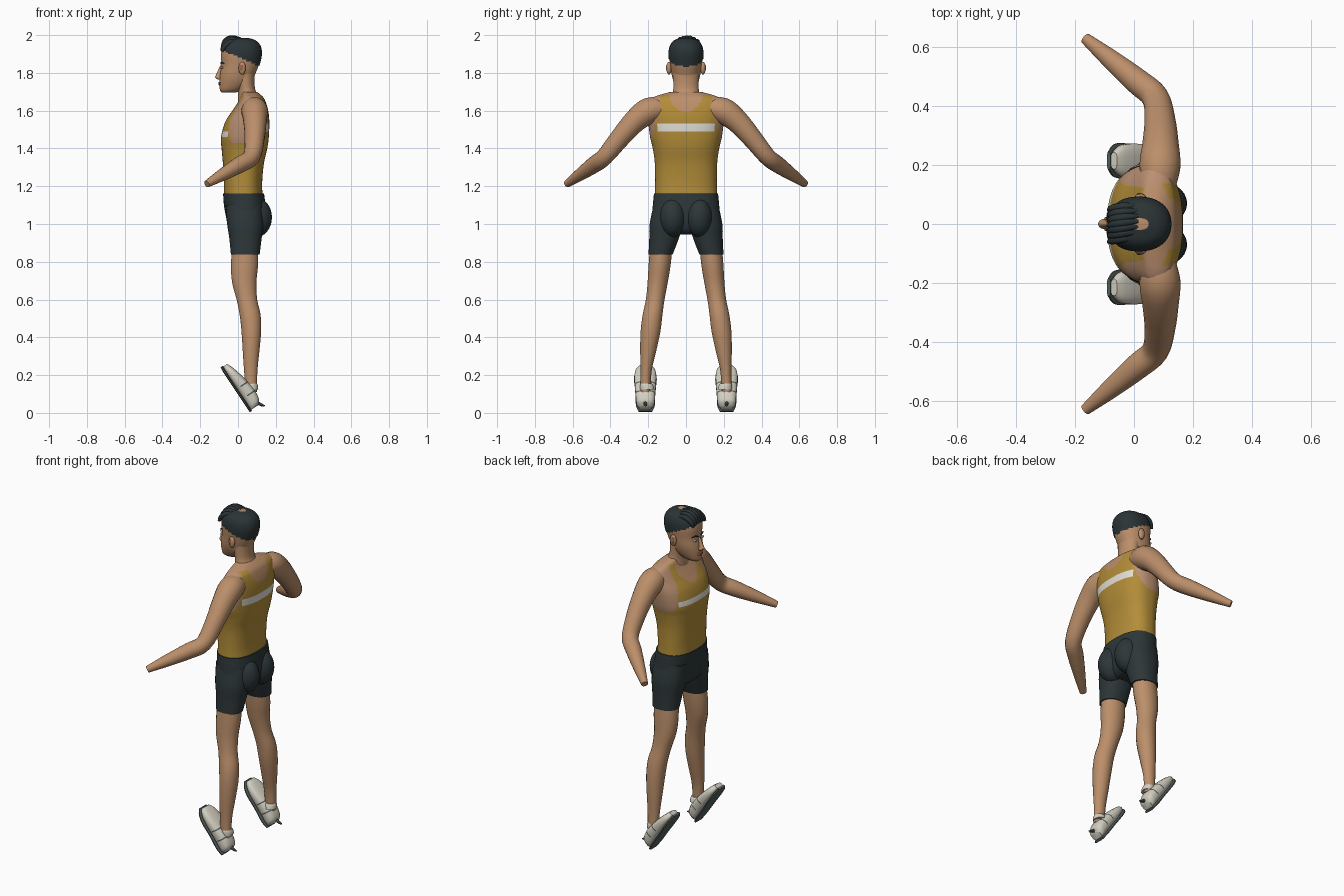
import bpy, bmesh, math
from mathutils import Vector as V

if "Cube" in bpy.data.objects:
    bpy.data.objects.remove(bpy.data.objects["Cube"])


def material(name, rgb):
    m = bpy.data.materials.new(name)
    m.diffuse_color = (*rgb, 1)
    m.use_nodes = True
    m.node_tree.nodes["Principled BSDF"].inputs["Base Color"].default_value = m.diffuse_color
    return m


SKIN = material("skin", (0.50, 0.275, 0.145))
PALE = material("pale_skin", (0.50, 0.28, 0.17))
GOLD = material("gold_cloth", (0.45, 0.265, 0.04))
DARK = material("dark_cloth", (0.026, 0.037, 0.040))
HAIR = material("black_hair", (0.024, 0.034, 0.037))
WHITE = material("white_stripe", (0.76, 0.74, 0.68))
SHOE = material("cream_shoe", (0.65, 0.62, 0.53))
SOLE = material("grey_sole", (0.09, 0.12, 0.11))
LIP = material("lip", (0.36, 0.15, 0.09))


def spline(rows, t):
    """Catmull-Rom through rows of numbers, t in row units."""
    i = min(int(t), len(rows) - 2)
    f = t - i
    a, b, c, d = (rows[max(0, min(len(rows) - 1, i + k))] for k in (-1, 0, 1, 2))
    return [0.5 * (2 * q + (r - p) * f + (2 * p - 5 * q + 4 * r - s) * f * f
                   + (3 * q - p - 3 * r + s) * f ** 3) for p, q, r, s in zip(a, b, c, d)]


def loft(name, rings, mats, n=24, power=2.0, rule=None, keep=None):
    """Skin rings of (centre, u axis, v axis); rule picks a material per face centre."""
    bm = bmesh.new()
    grid = []
    for c, u, v in rings:
        row = []
        for k in range(n):
            a = 2 * math.pi * (k + 0.5) / n
            co, si = (math.copysign(abs(w) ** (2 / power), w) for w in (math.cos(a), math.sin(a)))
            row.append(bm.verts.new(c + u * co + v * si))
        grid.append(row)
    for r0, r1 in zip(grid, grid[1:]):
        for k in range(n):
            bm.faces.new((r0[k], r0[(k + 1) % n], r1[(k + 1) % n], r1[k]))
    bm.faces.new(grid[0])
    bm.faces.new(grid[-1])
    bmesh.ops.recalc_face_normals(bm, faces=bm.faces)
    if rule:
        for f in bm.faces:
            f.material_index = rule(f.calc_center_median())
    if keep:
        gone = [f for f in bm.faces if not keep(f.calc_center_median())]
        bmesh.ops.delete(bm, geom=gone, context='FACES')
    me = bpy.data.meshes.new(name)
    bm.to_mesh(me)
    bm.free()
    for m in mats:
        me.materials.append(m)
    ob = bpy.data.objects.new(name, me)
    bpy.context.collection.objects.link(ob)
    return ob


def upright(rows, sub, grow=0.0):
    """Horizontal rings from rows of (z, x min, x max, y centre, y half width)."""
    out = []
    for k in range((len(rows) - 1) * sub + 1):
        z, x0, x1, yc, hy = spline(rows, k / sub)
        out.append((V(((x0 + x1) / 2, yc, z)), V(((x1 - x0) / 2 + grow, 0, 0)), V((0, hy + grow, 0))))
    return out


def tube(rows, sub, ref=(0, 0, 1)):
    """Round rings along a path of (x, y, z, radius)."""
    pts = [spline(rows, k / sub) for k in range((len(rows) - 1) * sub + 1)]
    out = []
    for k, p in enumerate(pts):
        t = V(pts[min(k + 1, len(pts) - 1)][:3]) - V(pts[max(k - 1, 0)][:3])
        u = t.cross(V(ref)).normalized()
        out.append((V(p[:3]), u * p[3], t.cross(u).normalized() * p[3]))
    return out


def ball(name, loc, size, mat, n=16):
    rings = []
    for k in range(1, n):
        a = math.pi * k / n
        s = math.sin(a)
        rings.append((V(loc) - V((0, 0, size[2] * math.cos(a))), V((size[0] * s, 0, 0)), V((0, size[1] * s, 0))))
    return loft(name, rings, [mat], n * 2)


# Torso with the vest painted on by position
def vest_rule(c):
    y, z, back = abs(c.y), c.z, c.x > 0.06
    hole = 0.185 - 0.24 * (z - 1.43) if back else 0.165 - 0.22 * (z - 1.43)
    if z > 1.43 and y > max(hole, 0.138 if back else 0.125):
        return 1
    neck = (1.59 if back else 1.56) + 9 * y * y
    if z > 1.682 or (y < 0.085 and z > neck):
        return 0
    low = 1.492 if back else 1.458
    if low < z < low + 0.034 and y < 0.15:
        return 3
    return 2


torso = [(1.15, -.075, .130, 0, .165), (1.22, -.075, .128, 0, .163), (1.32, -.080, .137, 0, .165),
         (1.40, -.087, .155, 0, .176), (1.46, -.090, .163, 0, .190), (1.54, -.068, .166, 0, .200),
         (1.60, -.030, .160, 0, .202), (1.65, .003, .145, 0, .198), (1.675, .015, .130, 0, .165),
         (1.70, .020, .100, 0, .080)]
loft("torso_vest", upright(torso, 8), [SKIN, PALE, GOLD, WHITE], 96, 2.4, vest_rule)

# Shorts seat
pelvis = [(.945, -.02, .10, 0, .09), (.97, -.05, .13, 0, .15), (1.03, -.062, .145, 0, .178),
          (1.10, -.075, .145, 0, .176), (1.162, -.079, .138, 0, .170)]
loft("shorts_seat", upright(pelvis, 4), [DARK], 40, 2.4)

# Neck and head
neck = [(1.62, .00, .13, 0, .085), (1.67, .00, .115, 0, .078), (1.71, .00, .092, 0, .068),
        (1.76, -.01, .088, 0, .068), (1.80, -.02, .09, 0, .07)]
loft("neck", upright(neck, 3), [SKIN], 32)
head = [(1.695, -.085, -.015, 0, .022), (1.71, -.096, .02, 0, .042), (1.75, -.098, .075, 0, .064),
        (1.79, -.095, .09, 0, .076), (1.84, -.088, .11, 0, .083), (1.90, -.090, .123, 0, .089),
        (1.945, -.078, .115, 0, .081), (1.973, -.05, .088, 0, .058), (1.985, -.01, .05, 0, .02)]
loft("head", upright(head, 4), [SKIN], 40, 2.2)
loft("hair_cap", upright(head, 6, 0.004), [HAIR], 64, 2.2,
     keep=lambda c: c.z > 1.832 + 0.43 * (0.12 - c.x))

# Swept strands on the fringe
for k in range(7):
    y = -0.055 + 0.018 * k
    drop = 0.022 * (y / 0.055) ** 2
    strand = [(-.085, y - .005, 1.925 - drop / 2, .008), (-.07, y, 1.965 - drop, .014),
              (-.035, y + .006, 1.986 - drop, .014), (.015, y + .010, 1.982 - drop, .006)]
    loft("fringe_strand", tube(strand, 4, (0, 1, 0)), [HAIR], 10)

# Face
loft("nose", upright([(1.765, -.105, -.085, 0, .014), (1.775, -.121, -.085, 0, .017),
                      (1.79, -.117, -.085, 0, .012), (1.84, -.094, -.08, 0, .007)], 3), [SKIN], 14)
for z in (1.739, 1.748):
    ball("lip", (-.096, 0, z), (.008, .024, .0055), LIP, 8)
for s in (1, -1):
    ball("eye", (-.084, .034 * s, 1.828), (.007, .014, .006), WHITE, 8)
    ball("iris", (-.089, .034 * s, 1.828), (.004, .005, .005), HAIR, 8)
    brow = [(-.090, .014 * s, 1.848, .003), (-.088, .034 * s, 1.856, .004), (-.074, .055 * s, 1.849, .002)]
    loft("eyebrow", tube(brow, 3), [HAIR], 8)
    ear = ball("ear", (.022, .090 * s, 1.825), (.019, .014, .034), SKIN, 10)
    ball("ear_hollow", (.018, .101 * s, 1.828), (.009, .005, .018), LIP, 8)

# Sole-based frame for the tilted feet
FWD, UP = V((-.555, 0, .832)), V((.832, 0, .555))


def foot(name, y, rows, mats, sub, n, power, rule=None):
    """Rings along the foot from rows of (distance, bottom, top, half width)."""
    heel = V((.062, y, .008))
    rings = []
    for k in range((len(rows) - 1) * sub + 1):
        d, lo, hi, w = spline(rows, k / sub)
        rings.append((heel + FWD * d + UP * ((lo + hi) / 2), UP * ((hi - lo) / 2), V((0, w, 0))))
    pick = (lambda c: rule((c - heel).dot(FWD), (c - heel).dot(UP))) if rule else None
    return loft(name, rings, mats, n, power, pick)


def shoe_rule(d, h):
    return int(h > 0.03 and any(abs(d - b) < 0.0035 for b in (0.075, 0.135)))


for s in (1, -1):
    # Arm, ending in a bare wrist
    arm = [(.085, .12 * s, 1.61, .055), (.088, .195 * s, 1.60, .070), (.09, .27 * s, 1.545, .062),
           (.088, .35 * s, 1.455, .053), (.072, .43 * s, 1.357, .046), (.01, .485 * s, 1.315, .044),
           (-.08, .56 * s, 1.262, .033), (-.165, .63 * s, 1.212, .019)]
    loft("arm", tube(arm, 4), [SKIN], 20)

    # Shorts leg and buttock
    thigh = [(1.10, -.065, .13, .090 * s, .082), (1.0, -.058, .135, .105 * s, .088),
             (.92, -.046, .125, .117 * s, .078), (.838, -.038, .115, .135 * s, .064)]
    loft("shorts_leg", upright(thigh, 4), [DARK], 28, 2.2)
    ball("shorts_buttock", (.095, .070 * s, 1.035), (.085, .072, .105), DARK)

    # Bare leg
    leg = [(.87, -.032, .108, .132 * s, .060), (.78, -.038, .107, .140 * s, .059),
           (.69, -.032, .098, .150 * s, .054), (.60, -.008, .102, .163 * s, .050),
           (.52, .008, .120, .177 * s, .053), (.43, .018, .123, .188 * s, .053),
           (.32, .025, .113, .201 * s, .042), (.22, .032, .103, .211 * s, .029),
           (.11, .04, .10, .215 * s, .028)]
    loft("leg", upright(leg, 3), [SKIN], 20)

    # Shoe, sole and heel tab
    y = .215 * s
    upper = [(.002, .008, .052, .034), (.025, .008, .076, .048), (.08, .008, .085, .053),
             (.14, .008, .078, .057), (.20, .008, .066, .058), (.245, .010, .053, .050), (.275, .014, .040, .028)]
    foot("shoe", y, upper, [SHOE, SOLE], 8, 16, 2.8, shoe_rule)
    sole = [(-.004, -.002, .012, .036), (.04, -.002, .012, .051), (.12, -.002, .012, .053),
            (.20, -.002, .012, .061), (.25, -.002, .013, .052), (.28, .002, .016, .030)]
    foot("sole", y, sole, [SOLE], 4, 16, 3.5)
    tab = [(.106, y, .052, .010), (.125, y, .042, .008), (.142, y, .038, .003)]
    loft("heel_tab", tube(tab, 2, (0, 1, 0)), [SOLE], 8)
    collar = [(.145, .045, .108, .205 * s, .038), (.165, .040, .106, .208 * s, .036),
              (.175, .040, .102, .210 * s, .031)]
    loft("shoe_collar", upright([(z - .02, a, b, c, h) for z, a, b, c, h in collar], 2), [SHOE], 16)

# Smooth shading with sharp edges kept
bpy.ops.object.select_all(action='SELECT')
bpy.context.view_layer.objects.active = bpy.data.objects["torso_vest"]
bpy.ops.object.shade_smooth_by_angle(angle=math.radians(40))
